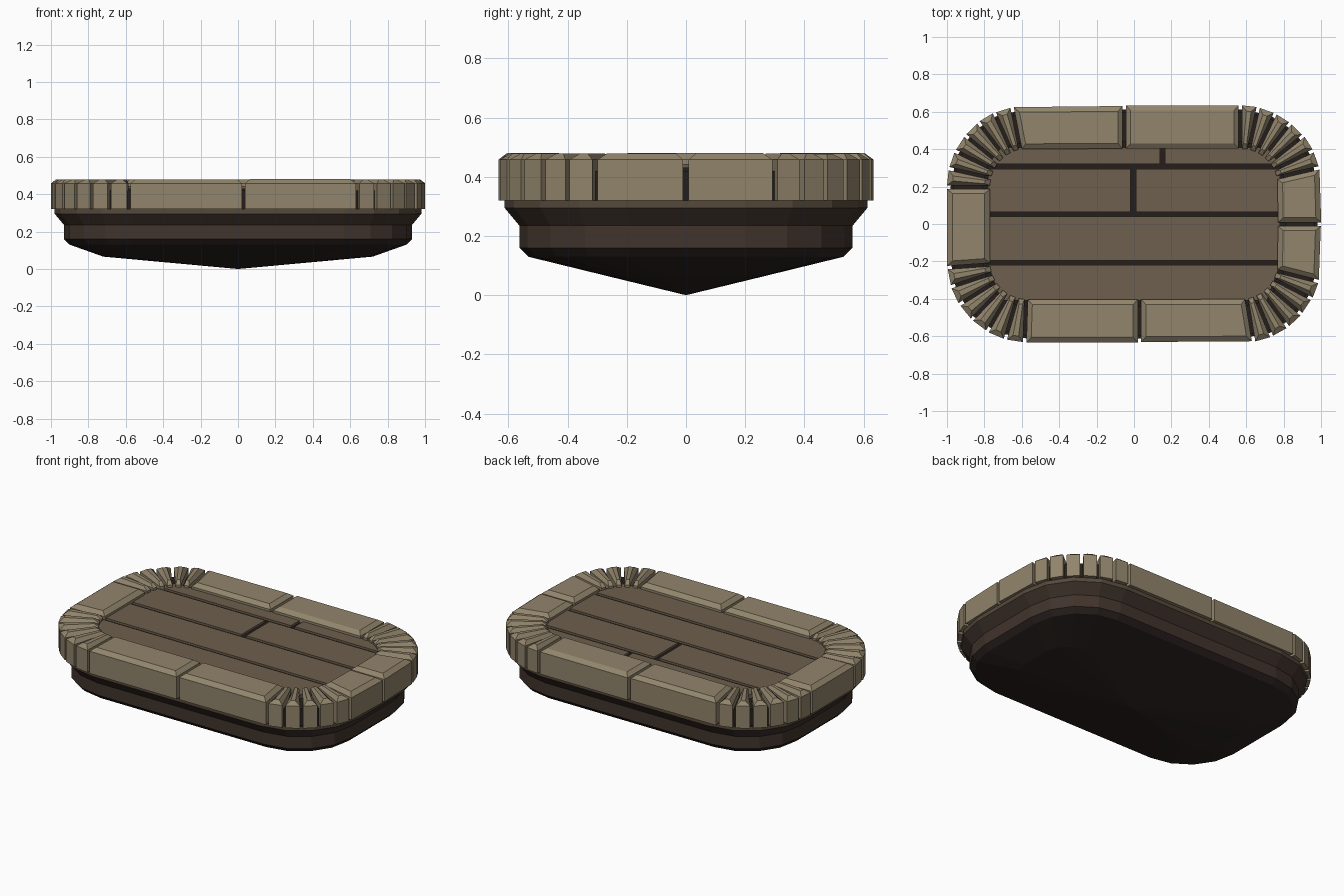
import bpy, bmesh, math, random
from mathutils import Vector

if "Cube" in bpy.data.objects:
    bpy.data.objects.remove(bpy.data.objects["Cube"])
random.seed(4)
CX, CY, R, RI = 0.57, 0.203, 0.43, 0.20


def mat(name, c):
    m = bpy.data.materials.new(name)
    m.diffuse_color = (*c, 1)
    m.use_nodes = True
    m.node_tree.nodes["Principled BSDF"].inputs["Base Color"].default_value = m.diffuse_color
    return m


STONE = mat("stone", (0.285, 0.232, 0.148))
WOOD = mat("wood", (0.155, 0.115, 0.075))
HULL = mat("dark_wood", (0.052, 0.034, 0.025))
DARK = mat("shadow", (0.018, 0.013, 0.011))
BASE = mat("underside_wood", (0.024, 0.017, 0.015))
LIP = mat("lip_wood", (0.09, 0.065, 0.042))


def make(name, verts, faces, mats, idx=None):
    me = bpy.data.meshes.new(name)
    me.from_pydata(verts, [], faces)
    for m in mats:
        me.materials.append(m)
    if idx:
        for p, i in zip(me.polygons, idx):
            p.material_index = i
    bm = bmesh.new()
    bm.from_mesh(me)
    bmesh.ops.recalc_face_normals(bm, faces=bm.faces)
    bm.to_mesh(me)
    bm.free()
    ob = bpy.data.objects.new(name, me)
    bpy.context.collection.objects.link(ob)
    return ob


# Position on the rounded rectangle: centre point, outward normal, tangent
def joint(s):
    corners = [(CX, CY), (-CX, CY), (-CX, -CY), (CX, -CY)]
    s = (s + CY) % (4 * CX + 4 * CY + 2 * math.pi * R)
    arc = math.pi / 2 * R
    for k in range(4):
        length = 2 * (CY if k % 2 == 0 else CX)
        a, b = Vector(corners[k - 1]), Vector(corners[k])
        if s <= length:
            base, ang = a.lerp(b, s / length), k * math.pi / 2
            break
        s -= length
        if s <= arc:
            base, ang = b, k * math.pi / 2 + s / R
            break
        s -= arc
    n = Vector((math.cos(ang), math.sin(ang)))
    return base, n, Vector((-n.y, n.x))


# Rim stone with chamfered top between two joints
def stone(i, s0, s1):
    q = []
    ro = R - random.uniform(-0.002, 0.003)
    for s, d, radii in ((s0, 0.009, (RI, ro)), (s1, -0.009, (ro, RI))):
        b, n, t = joint(s)
        q += [b + n * r + t * d for r in radii]
    top = []
    for a, o, side in ((0, 3, 1), (1, 2, 0), (2, 1, 3), (3, 0, 2)):
        along, across = q[o] - q[a], q[side] - q[a]
        top.append(q[a] + along * min(0.3, 0.025 / along.length)
                   + across * min(0.3, 0.028 / across.length))
    h = 0.48 - random.uniform(0, 0.003)
    verts = [(*p, 0.32) for p in q] + [(*p, 0.458) for p in q] + [(*p, h) for p in top]
    faces = [(3, 2, 1, 0), (8, 9, 10, 11)]
    for k in range(4):
        j = (k + 1) % 4
        faces += [(k, j, j + 4, k + 4), (k + 4, j + 4, j + 8, k + 8)]
    make(f"rim_stone_{i}", verts, faces, [STONE])


# Rim: long stones on the sides, narrow wedges round the corners
i = 0
for a, b, n in ((0, .301, 1), (.301, .88, 6), (.88, 1.50, 1), (1.50, 2.101, 1),
                (2.101, 2.70, 6), (2.70, 3.13, 1), (3.13, 3.761, 6),
                (3.761, 4.375, 1), (4.375, 4.985, 1), (4.985, 5.485, 5),
                (5.485, 5.793, 1)):
    for k in range(n):
        stone(i, a + (b - a) * k / n, a + (b - a) * (k + 1) / n)
        i += 1


# Hull: rings of (corner radius, z, x scale, y scale) from keel to floor
def ring(r, z, sx=1, sy=1, seg=4):
    out = []
    for k, (x, y) in enumerate(((CX, CY), (-CX, CY), (-CX, -CY), (CX, -CY))):
        for j in range(seg + 1):
            a = (k + j / seg) * math.pi / 2
            out.append(((x + r * math.cos(a)) * sx, (y + r * math.sin(a)) * sy, z))
    return out


FLOOR = 0.431
profile = [(.33, .066, .8, .51), (.33, .13), (.36, .16), (.36, .235), (.41, .295),
           (.41, .32), (.395, .32), (.395, .42), (.24, .42), (.24, FLOOR)]
band = [3, 3, 0, 0, 2, 1, 1, 1, 1]
verts, faces, idx = [(0, 0, 0)], [], []
for p in profile:
    verts += ring(*p)
N = 20
for k in range(N):
    faces.append((0, 1 + (k + 1) % N, 1 + k))
    idx.append(3)
for r in range(len(profile) - 1):
    for k in range(N):
        a, b = 1 + r * N + k, 1 + r * N + (k + 1) % N
        faces.append((a, b, b + N, a + N))
        idx.append(band[r])
faces.append(tuple(range(len(verts) - N, len(verts))))
idx.append(1)
make("hull", verts, faces, [HULL, DARK, LIP, BASE], idx)

# Floor planks
for k, (x0, x1, y0, y1) in enumerate((
        (-.78, .78, -.41, -.22), (-.78, .78, -.195, .04), (-.78, -.02, .065, .295),
        (.01, .78, .065, .295), (-.78, .14, .32, .41), (.165, .78, .32, .41))):
    # trim the plank to the rounded inside of the rim
    yc = max(abs(y0), abs(y1))
    cut = 0.07 if yc > 0.4 else 0
    xa = lambda x: x + cut * (1 if x < -.7 else -1 if x > .7 else 0)
    outer = y1 if abs(y1) > abs(y0) else y0
    xy = [(xa(x) if y == outer else x, y) for x, y in ((x0, y0), (x1, y0), (x1, y1), (x0, y1))]
    v = [(x, y, z) for z in (FLOOR - .02, FLOOR + .013) for x, y in xy]
    f = [(3, 2, 1, 0), (4, 5, 6, 7)] + [(j, (j + 1) % 4, (j + 1) % 4 + 4, j + 4) for j in range(4)]
    make(f"floor_plank_{k}", v, f, [WOOD])
